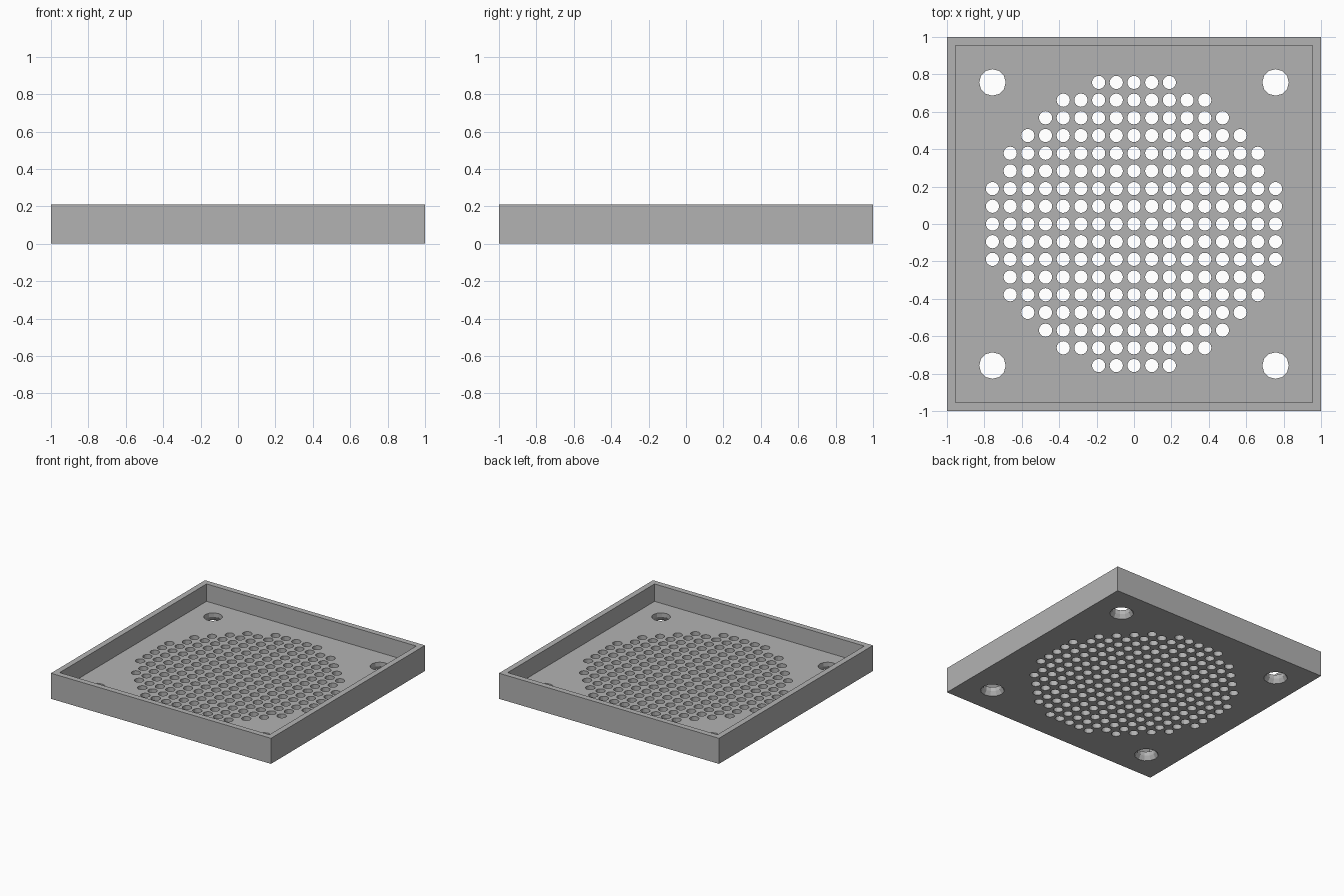
import bpy, bmesh
from mathutils import Matrix

if "Cube" in bpy.data.objects:
    bpy.data.objects.remove(bpy.data.objects["Cube"])

HEIGHT, FLOOR, WALL = 0.21, 0.067, 0.066
PITCH, HOLE_R, SCREW_R, SINK_R = 0.0946, 0.0355, 0.071, 0.09
HOLE_SIDES, SCREW_SIDES = 16, 12

grey = bpy.data.materials.new("plain grey")
grey.use_nodes = True
grey.diffuse_color = (0.45, 0.45, 0.45, 1)
grey.node_tree.nodes["Principled BSDF"].inputs["Base Color"].default_value = grey.diffuse_color


def make_object(name, bm):
    mesh = bpy.data.meshes.new(name)
    bm.to_mesh(mesh)
    bm.free()
    mesh.materials.append(grey)
    obj = bpy.data.objects.new(name, mesh)
    bpy.context.collection.objects.link(obj)
    return obj


def add_cone(bm, x, y, z0, z1, r0, r1, sides):
    bmesh.ops.create_cone(bm, cap_ends=True, segments=sides, radius1=r0, radius2=r1,
                          depth=z1 - z0, matrix=Matrix.Translation((x, y, (z0 + z1) / 2)))


def cut(target, cutter):
    mod = target.modifiers.new("cut", "BOOLEAN")
    mod.operation, mod.solver, mod.object = "DIFFERENCE", "EXACT", cutter
    bpy.context.view_layer.objects.active = target
    bpy.ops.object.modifier_apply(modifier=mod.name)
    bpy.data.objects.remove(cutter)


# Square tray: a block whose top face is inset and pushed down to the floor
bm = bmesh.new()
bmesh.ops.create_cube(bm, size=2)
for v in bm.verts:
    v.co.z = HEIGHT if v.co.z > 0 else 0
bm.normal_update()
top = max(bm.faces, key=lambda f: f.calc_center_median().z)
bmesh.ops.inset_region(bm, faces=[top], thickness=WALL)
well = bmesh.ops.extrude_discrete_faces(bm, faces=[top])["faces"][0]
for v in well.verts:
    v.co.z = FLOOR
bmesh.ops.recalc_face_normals(bm, faces=bm.faces)
tray = make_object("speaker_grille_tray", bm)

# Round field of grille holes on a square grid
bm = bmesh.new()
for i in range(-8, 9):
    for j in range(-8, 9):
        if i * i + j * j <= 70:
            add_cone(bm, i * PITCH, j * PITCH, -0.05, 0.12, HOLE_R, HOLE_R, HOLE_SIDES)
cut(tray, make_object("grille_hole_cutter", bm))

# Corner screw holes, then their countersinks on the underside
corners = [(sx * 8 * PITCH, sy * 8 * PITCH) for sx in (-1, 1) for sy in (-1, 1)]
bm = bmesh.new()
for x, y in corners:
    add_cone(bm, x, y, -0.05, 0.12, SCREW_R, SCREW_R, SCREW_SIDES)
cut(tray, make_object("screw_hole_cutter", bm))
bm = bmesh.new()
slope = (SINK_R - SCREW_R) / (FLOOR / 2)
for x, y in corners:
    add_cone(bm, x, y, -0.02, FLOOR / 2, SINK_R + 0.02 * slope, SCREW_R, SCREW_SIDES)
cut(tray, make_object("countersink_cutter", bm))
